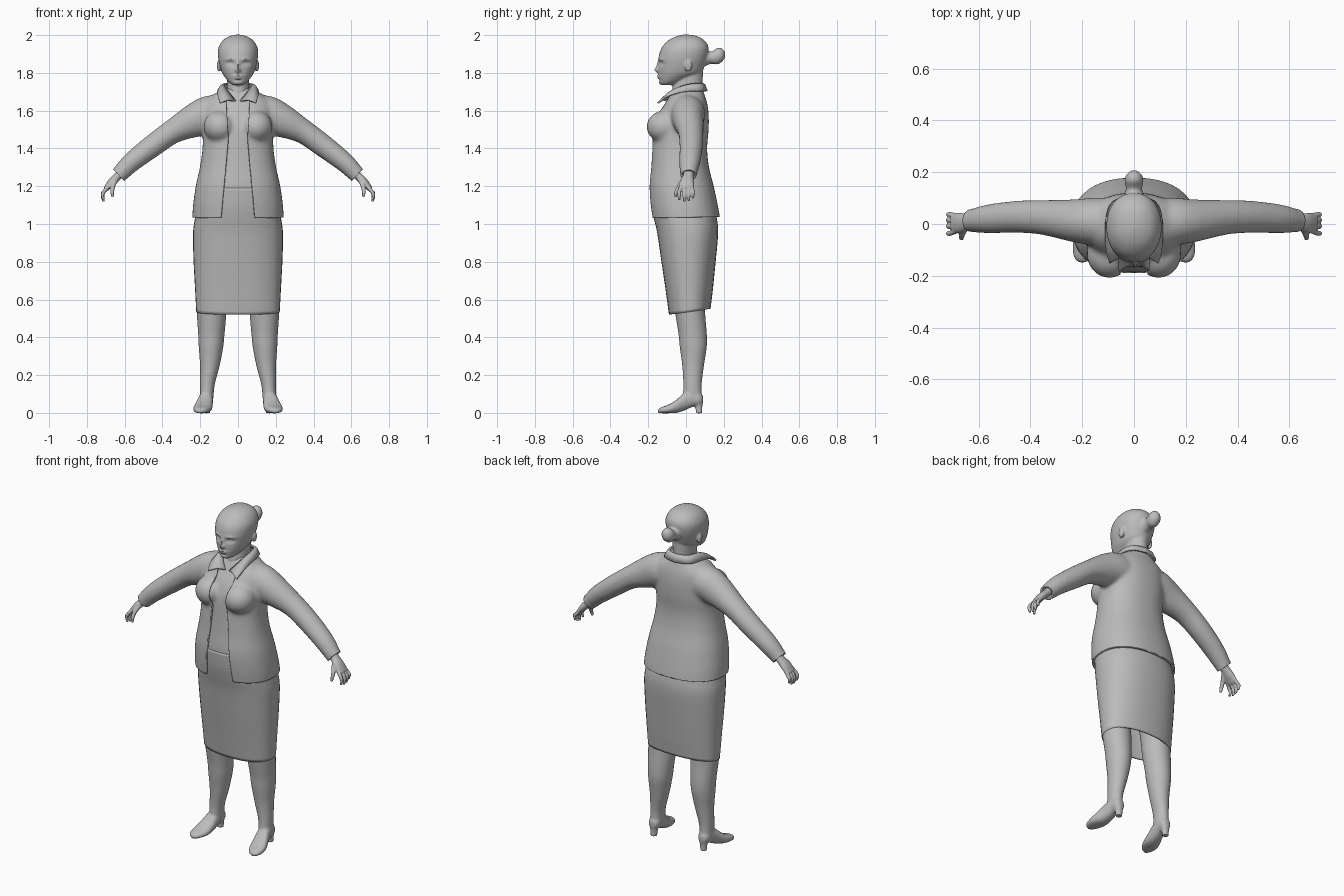
import bpy, bmesh, math
from mathutils import Vector, Matrix

if "Cube" in bpy.data.objects:
    bpy.data.objects.remove(bpy.data.objects["Cube"])

X, Y, Z = Vector((1, 0, 0)), Vector((0, 1, 0)), Vector((0, 0, 1))
grey = bpy.data.materials.new("soft_grey")
grey.diffuse_color = (0.5, 0.5, 0.5, 1)
grey.use_nodes = True
grey.node_tree.nodes["Principled BSDF"].inputs["Base Color"].default_value = grey.diffuse_color


def spline(rows, n=5):
    """Catmull-Rom interpolation through rows of numbers."""
    out = []
    for i in range(len(rows) - 1):
        a, b, c, d = (rows[max(i - 1, 0)], rows[i], rows[i + 1], rows[min(i + 2, len(rows) - 1)])
        for k in range(n):
            t = k / n
            out.append([q + 0.5 * t * (r - p + t * (2*p - 5*q + 4*r - s + t * (3*(q - r) + s - p)))
                        for p, q, r, s in zip(a, b, c, d)])
    return out + [list(rows[-1])]


def ring(c, u, v, a, b, e=2.0, n=40):
    pts = []
    for i in range(n):
        t = 2 * math.pi * i / n
        ct, st = math.cos(t), math.sin(t)
        pts.append(c + u * a * math.copysign(abs(ct) ** (2 / e), ct)
                   + v * b * math.copysign(abs(st) ** (2 / e), st))
    return pts


def skin(bm, rings, caps=True):
    loops = [[bm.verts.new(p) for p in r] for r in rings]
    n = len(loops[0])
    for a, b in zip(loops, loops[1:]):
        for i in range(n):
            bm.faces.new((a[i], a[(i + 1) % n], b[(i + 1) % n], b[i]))
    if caps:
        bm.faces.new(loops[0])
        bm.faces.new(loops[-1])


def stack(bm, rows, e=2.0, inset=0, s=1, caps=True):
    """Upright loft; rows are z, centre x, half width, front y, back y."""
    skin(bm, [ring(Vector((s * cx, (f + b) / 2, z)), X, Y, w - inset, (b - f) / 2 - inset, e)
              for z, cx, w, f, b in spline(rows)], caps)


def stack_y(bm, rows, e=2.0, s=1):
    """Lengthwise loft; rows are y, centre x, half width, bottom z, top z."""
    skin(bm, [ring(Vector((s * cx, y, (lo + hi) / 2)), X, Z, w, (hi - lo) / 2, e)
              for y, cx, w, lo, hi in spline(rows)])


def tube(bm, rows, s=1, n=5):
    """Limb loft; rows are x, y, z, thickness radius, y radius."""
    rows = spline(rows, n)
    pts = [Vector((s * r[0], r[1], r[2])) for r in rows]
    rings = []
    for i, p in enumerate(pts):
        d = (pts[min(i + 1, len(pts) - 1)] - pts[max(i - 1, 0)]).normalized()
        u = (Y - d * d.y).normalized()
        rings.append(ring(p, u, d.cross(u), rows[i][4], rows[i][3], n=24))
    skin(bm, rings)


def ball(bm, c, r):
    bmesh.ops.create_uvsphere(bm, u_segments=24, v_segments=16, radius=1,
                              matrix=Matrix.Translation(c) @ Matrix.Diagonal((*r, 1)))


def finish(name, bm, angle=40):
    bmesh.ops.recalc_face_normals(bm, faces=bm.faces[:])
    me = bpy.data.meshes.new(name)
    bm.to_mesh(me)
    bm.free()
    ob = bpy.data.objects.new(name, me)
    bpy.context.collection.objects.link(ob)
    me.materials.append(grey)
    bpy.ops.object.select_all(action='DESELECT')
    ob.select_set(True)
    bpy.context.view_layer.objects.active = ob
    bpy.ops.object.shade_smooth_by_angle(angle=math.radians(angle))
    return ob


def fuse(bm, voxel, smooth):
    """Merge overlapping volumes into one smoothed skin."""
    ob = finish("merge_helper", bm)
    m = ob.modifiers.new("remesh", 'REMESH')
    m.mode, m.voxel_size = 'VOXEL', voxel
    m = ob.modifiers.new("smooth", 'SMOOTH')
    m.factor, m.iterations = 0.5, smooth
    out = bmesh.new()
    out.from_object(ob, bpy.context.evaluated_depsgraph_get())
    bpy.data.objects.remove(ob)
    return out


def solidify(ob, t, offset=-1):
    m = ob.modifiers.new("thickness", 'SOLIDIFY')
    m.thickness, m.offset = t, offset


torso = [(0.97, 0, .243, -.18, .185), (1.03, 0, .242, -.185, .18), (1.1, 0, .238, -.194, .168),
         (1.2, 0, .224, -.199, .147), (1.3, 0, .202, -.189, .122), (1.4, 0, .188, -.182, .112),
         (1.5, 0, .187, -.175, .12), (1.58, 0, .185, -.15, .12), (1.64, 0, .18, -.115, .112),
         (1.685, 0, .13, -.09, .098), (1.72, 0, .07, -.07, .087)]


def bust(bm, inset=0):
    for s in (-1, 1):
        ball(bm, (s * .095, -.115, 1.515), (.088 - inset, .094 - inset, .085 - inset))


# jacket: torso and sleeves, trimmed at hem and cuffs, opened down the front
bm = bmesh.new()
stack(bm, torso, 2.3)
bust(bm)
for s in (-1, 1):
    tube(bm, [(.08, .01, 1.58, .1, .09), (.15, .01, 1.58, .1, .092), (.23, .013, 1.548, .09, .083),
              (.345, .025, 1.49, .065, .068), (.45, .028, 1.415, .06, .062),
              (.56, .02, 1.33, .053, .056), (.626, .013, 1.265, .045, .045),
              (.67, .01, 1.222, .04, .04)], s)
bm = fuse(bm, .011, 6)


def cut(co, no, clear=False):
    bmesh.ops.bisect_plane(bm, geom=bm.verts[:] + bm.edges[:] + bm.faces[:], dist=1e-5,
                           plane_co=co, plane_no=no, clear_outer=clear)


cut((0, 0, 1.035), (0, .02, -1), True)
edges = [((.09, 1.03), (.05, 1.46)), ((.05, 1.46), (.065, 1.68))]
for s in (-1, 1):
    cut((s * .632, 0, 1.259), (s * .72, 0, -.69), True)
    for (x0, z0), (x1, z1) in edges:
        cut((s * x0, 0, z0), (s * (z1 - z0), 0, x0 - x1))


def gap(z):
    return max(x0 + (x1 - x0) * (z - z0) / (z1 - z0) for (x0, z0), (x1, z1) in edges)


doomed = []
for f in bm.faces:
    c = f.calc_center_median()
    if c.y < -.03 and abs(c.x) < gap(c.z):
        doomed.append(f)
bmesh.ops.delete(bm, geom=doomed, context='FACES')
solidify(finish("jacket", bm), .012)

# blouse
bm = bmesh.new()
stack(bm, [(1.15, 0, .23, -.194, .157)] + torso[3:], 2.3, .012)
bust(bm, .012)
finish("blouse", fuse(bm, .011, 5))

# skirt with a slightly raised back hem
bm = bmesh.new()
stack(bm, [(1.19, 0, .205, -.19, .128), (1.1, 0, .219, -.183, .145), (1.03, 0, .228, -.17, .163),
           (.95, 0, .238, -.152, .17), (.8, 0, .235, -.13, .157), (.65, 0, .227, -.108, .142),
           (.52, 0, .221, -.09, .13)], 2.3, caps=False)
for v in bm.verts:
    if v.co.z < .64:
        v.co.z += .14 * (v.co.y + .09) * (.64 - v.co.z) / .12
solidify(finish("skirt", bm), .008)

# collar: folded sheet around the neck, one half mirrored
half = [(.012, -.100, 1.650, .095, -.150, 1.640), (.045, -.075, 1.690, .105, -.110, 1.672),
        (.068, -.035, 1.722, .108, -.050, 1.692), (.074, .020, 1.738, .105, .020, 1.703),
        (.055, .070, 1.742, .080, .085, 1.703), (0, .088, 1.742, 0, .110, 1.703)]
bm = bmesh.new()
half = spline(half, 4)
half += [(-a, b, c, -d, e, f) for a, b, c, d, e, f in half[-2::-1]]
rows = []
for r in half:
    p, q = Vector(r[:3]), Vector(r[3:])
    rows.append([bm.verts.new(p), bm.verts.new((p + q) / 2 + Vector((0, 0, .012))), bm.verts.new(q)])
for a, b in zip(rows, rows[1:]):
    for i in (0, 1):
        bm.faces.new((a[i], a[i + 1], b[i + 1], b[i]))
solidify(finish("collar", bm, 60), .01, 0)

# head, neck, ears and hair bun
bm = bmesh.new()
stack(bm, [(1.735, 0, .025, -.132, -.08), (1.75, 0, .047, -.14, -.03), (1.775, 0, .068, -.144, .03),
           (1.8, 0, .084, -.146, .08), (1.84, 0, .097, -.146, .1), (1.88, 0, .105, -.145, .114),
           (1.92, 0, .106, -.135, .12), (1.95, 0, .096, -.117, .114), (1.977, 0, .075, -.086, .091),
           (1.994, 0, .045, -.05, .06), (2.002, 0, .012, -.02, .02)], 2.15)
stack(bm, [(1.62, 0, .07, -.075, .08), (1.68, 0, .062, -.075, .085), (1.74, 0, .059, -.068, .088),
           (1.82, 0, .06, -.05, .09)])
stack_y(bm, [(.08, 0, .045, 1.825, 1.93), (.11, 0, .038, 1.84, 1.92), (.135, 0, .031, 1.848, 1.912),
             (.165, 0, .036, 1.845, 1.932), (.19, 0, .03, 1.858, 1.93), (.207, 0, .01, 1.88, 1.91)])
for s in (-1, 1):
    ball(bm, (s * .1, .012, 1.838), (.012, .02, .032))
bm = fuse(bm, .0055, 4)
# face relief: x, z, spread x, spread z, push back
relief = [(.042, 1.85, .02, .012, .014), (.042, 1.872, .026, .008, -.005), (.042, 1.848, .012, .007, -.006),
          (0, 1.815, .014, .013, -.02), (0, 1.84, .009, .022, -.010), (0, 1.783, .024, .006, -.009),
          (0, 1.772, .02, .005, -.007), (0, 1.762, .022, .005, .004), (0, 1.747, .02, .01, -.004)]
for v in bm.verts:
    x, y, z = v.co
    if y < -.06:
        v.co.y += sum(d * math.exp(-((abs(x) - a) / p) ** 2 - ((z - h) / q) ** 2)
                      for a, h, p, q, d in relief)
finish("head", bm)

for s, side in ((-1, "right"), (1, "left")):
    # hand with four curled fingers and a thumb
    bm = bmesh.new()
    tube(bm, [(.595, .015, 1.295, .024, .028), (.635, .012, 1.255, .022, .027),
              (.668, .005, 1.222, .021, .038), (.7, .003, 1.185, .014, .04)], s)
    for y0, y1, drop in ((-.026, -.036, .008), (-.007, -.009, 0), (.012, .014, .004), (.03, .037, .018)):
        tube(bm, [(.685, y0, 1.2, .011, .01), (.709, y1, 1.172, .01, .0095),
                  (.717, y1, 1.145 + drop, .009, .009), (.711, y1, 1.118 + drop, .006, .006)], s)
    tube(bm, [(.648, -.008, 1.235, .015, .014), (.662, -.035, 1.2, .012, .012),
              (.666, -.052, 1.168, .01, .01), (.663, -.056, 1.142, .006, .006)], s)
    finish(side + "_hand", fuse(bm, .004, 2))

    # leg with heeled shoe
    bm = bmesh.new()
    stack(bm, [(.85, .125, .095, -.085, .1), (.6, .14, .08, -.066, .1), (.52, .14, .078, -.056, .102),
               (.42, .141, .07, -.04, .11), (.35, .143, .065, -.033, .11), (.25, .149, .052, -.02, .095),
               (.15, .162, .039, -.014, .083), (.08, .165, .035, -.018, .085)], s=s)
    stack_y(bm, [(-.148, .2, .014, 0, .02), (-.13, .197, .034, -.002, .03), (-.09, .19, .048, -.002, .045),
                 (-.05, .182, .047, 0, .07), (-.01, .173, .04, .012, .105), (.035, .167, .035, .032, .12),
                 (.07, .165, .032, .04, .11), (.09, .165, .018, .05, .09)], 2.3, s)
    stack(bm, [(-.002, .165, .018, .052, .086), (.03, .165, .02, .05, .086), (.07, .165, .028, .04, .09)],
          2.5, s=s)
    finish(side + "_leg", fuse(bm, .007, 3))
